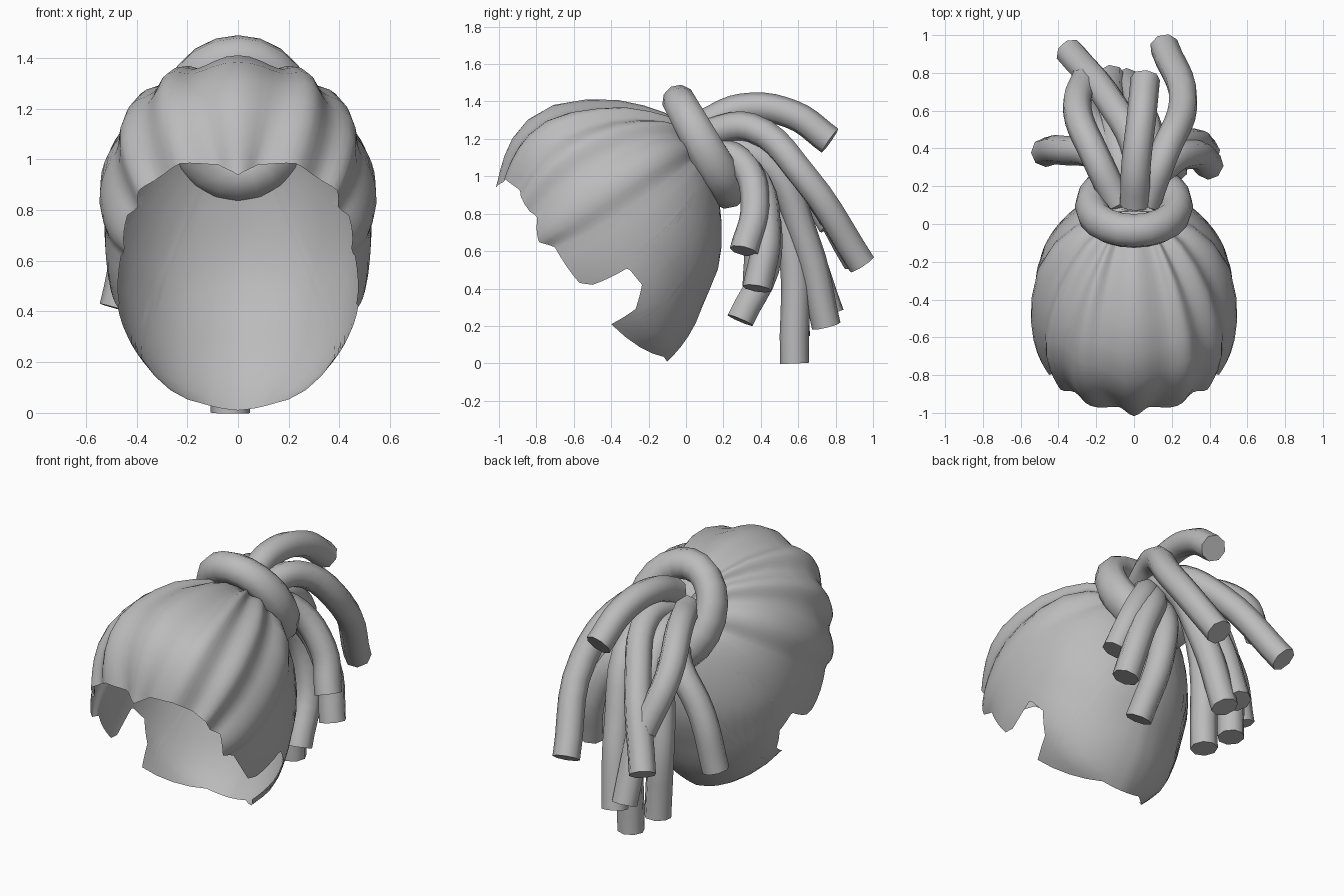
import bpy, bmesh, math
from mathutils import Vector, Matrix

if "Cube" in bpy.data.objects:
    bpy.data.objects.remove(bpy.data.objects["Cube"])

mat = bpy.data.materials.new("hair grey")
mat.diffuse_color = (0.5, 0.5, 0.5, 1)
mat.use_nodes = True
mat.node_tree.nodes["Principled BSDF"].inputs["Base Color"].default_value = mat.diffuse_color


def finish(obj, angle=40):
    obj.data.materials.clear()
    obj.data.materials.append(mat)
    bpy.ops.object.select_all(action='DESELECT')
    obj.select_set(True)
    bpy.context.view_layer.objects.active = obj
    bpy.ops.object.shade_smooth_by_angle(angle=math.radians(angle))


# ---- hair cap: star-shaped shell around a centre ----
C = Vector((0, -0.4, 0.75))
W, POW, DIP = 0.555, 2.25, 0.05
# midline silhouette (y, z)
SIL = [(-.1, .01), (.1, .35), (.17, .5), (.19, .7), (.18, .85), (.05, 1.18),
       (-.05, 1.31), (-.2, 1.37), (-.48, 1.41), (-.77, 1.36), (-.9, 1.25),
       (-1, 1.0), (-.98, .55), (-.85, .2), (-.4, 0)]
polar = sorted((math.atan2(z - C.z, y - C.y), math.hypot(y - C.y, z - C.z)) for y, z in SIL)
polar = [(polar[-1][0] - 2 * math.pi, polar[-1][1])] + polar + [(polar[0][0] + 2 * math.pi, polar[0][1])]


def sil_radius(y, z):
    a = math.atan2(z, y)
    for (a0, r0), (a1, r1) in zip(polar, polar[1:]):
        if a0 <= a <= a1:
            return r0 + (r1 - r0) * (a - a0) / (a1 - a0)


def shell(d):
    d = d.normalized()
    s = sil_radius(d.y, d.z)
    return d / ((abs(d.x) / W) ** POW + (math.hypot(d.y, d.z) / s) ** POW) ** (1 / POW)


def side_point(y, z):
    # find x on the shell for a given side position
    y, z = (y - C.y) / (1 - DIP), (z - C.z) / (1 - DIP)
    q = (math.hypot(y, z) / sil_radius(y, z)) ** POW
    return Vector((W * max(0, 1 - q) ** (1 / POW), y, z))


# forehead hairline (x, y, z, lobe coordinate), then the temple and ear edge (y, z, bow)
FOREHEAD = [(0, -.99, .93, 0), (.08, -.97, .98, .5), (.21, -.92, .965, 1),
            (.3, -.87, .92, 1.5), (.37, -.85, .87, 2), (.38, -.82, .81, 2.4),
            (.43, -.79, .78, 2.7), (.44, -.78, .65, 3.1), (.46, -.7, .62, 3.5)]
EAR = [(-.57, .43, .45), (-.5, .42, .4), (-.39, .53, .35), (-.3, .5, .45),
       (-.235, .42, .65), (-.27, .29, 1), (-.4, .21, 1.2)]

# each entry: direction, lobe coordinate, downward bow of the column
pts = [(Vector(h[:3]) - C, h[3], max(0, (h[3] - 1.2) / 4)) for h in FOREHEAD]
pts += [(side_point(y, z), 4, k) for y, z, k in EAR]
pts += [(Vector((.14, -.1, -.01)) - C, 4, .2), (Vector((0, -.1, .01)) - C, 4, 0)]

pole = Vector((0, .47, .41))
STEPS, ROWS = 4, 14
cols = []
for (h0, u0, k0), (h1, u1, k1) in zip(pts, pts[1:]):
    for i in range(STEPS):
        f = i / STEPS
        cols.append((h0.lerp(h1, f), u0 + (u1 - u0) * f, k0 + (k1 - k0) * f))
cols.append(pts[-1])

bm = bmesh.new()
grid = []
tip = bm.verts.new(C + shell(pole))
for h, u, k in cols:
    # the middle lobe widens over the crown
    widen = .09 * min(u / .5, 1) * max(0, 1 - max(0, u - .5))
    mid = (pole + h) / 2 + k * Vector((0, .08, -.2)) + Vector((widen, 0, 0))
    col = [tip]
    for j in range(1, ROWS + 1):
        t = j / ROWS
        p = shell((1 - t) ** 2 * pole + 2 * t * (1 - t) * mid + t * t * h)
        fade = min(1, t * 2.5)
        if u <= 3.5:
            dip = DIP * math.sin(math.pi * u) ** 2 * fade
        else:
            dip = DIP * fade * min(1, abs(p.x) / .4)
        col.append(bm.verts.new(C + p * (1 - dip)))
    grid.append(col)
for a, b in zip(grid, grid[1:]):
    bm.faces.new((tip, a[1], b[1]))
    for j in range(1, ROWS):
        bm.faces.new((a[j], a[j + 1], b[j + 1], b[j]))
bmesh.ops.recalc_face_normals(bm, faces=bm.faces)
if sum(f.normal.dot(f.calc_center_median() - C) for f in bm.faces) < 0:
    bmesh.ops.reverse_faces(bm, faces=bm.faces)
me = bpy.data.meshes.new("hair_cap")
bm.to_mesh(me)
bm.free()
cap = bpy.data.objects.new("hair_cap", me)
bpy.context.collection.objects.link(cap)
m = cap.modifiers.new("Mirror", 'MIRROR')
m.merge_threshold = 0.002
finish(cap, 50)

# ---- wrapped hair band holding the tail, thicker towards the bottom ----
R = .262
bpy.ops.mesh.primitive_torus_add(major_radius=R, minor_radius=.092, major_segments=20, minor_segments=10)
band = bpy.context.object
band.name = "hair_band"
for v in band.data.vertices:
    a = math.atan2(v.co.y, v.co.x)
    ring = Vector((R * math.cos(a), R * math.sin(a), 0))
    v.co = ring + (v.co - ring) * (1.12 + .13 * math.sin(a))
tilt = Matrix.Rotation(math.radians(-61), 4, 'X')
band.data.transform(Matrix.Translation((0, .09, 1.17)) @ tilt @ Matrix.Diagonal((.86, 1, 1, 1)))
finish(band, 60)


# ---- hanging locks: each leaves the band, then passes shoulder, bend and end ----
def lock(name, shoulder, bend, end):
    root = (shoulder[0] * .4, .1, 1.15 + (shoulder[2] - 1.1) * .5)
    cu = bpy.data.curves.new(name, 'CURVE')
    cu.dimensions = '3D'
    cu.bevel_depth = .078
    cu.bevel_resolution = 2
    cu.resolution_u = 5
    cu.use_fill_caps = True
    sp = cu.splines.new('BEZIER')
    sp.bezier_points.add(3)
    for bp, co in zip(sp.bezier_points, (root, shoulder, bend, end)):
        bp.co = co
        bp.handle_left_type = bp.handle_right_type = 'AUTO'
    ob = bpy.data.objects.new(name, cu)
    bpy.context.collection.objects.link(ob)
    bpy.ops.object.select_all(action='DESELECT')
    ob.select_set(True)
    bpy.context.view_layer.objects.active = ob
    bpy.ops.object.convert(target='MESH')
    finish(bpy.context.object, 50)


lock("top_lock", (.01, .3, 1.365), (.04, .57, 1.33), (.06, .77, 1.19))
lock("right_long_lock", (.15, .35, 1.26), (.26, .63, 1.0), (.16, .94, .53))
lock("left_long_lock", (.02, .35, 1.2), (-.12, .64, .98), (-.34, .91, .55))
lock("left_curved_lock", (-.2, .35, 1.2), (-.3, .6, 1.03), (-.25, .78, .74))
lock("centre_low_lock", (-.01, .35, 1.1), (-.02, .55, .7), (-.03, .58, 0))
lock("left_low_lock", (-.1, .35, 1.1), (-.22, .55, .68), (-.22, .59, .14))
lock("inner_low_lock", (-.08, .38, 1.1), (-.12, .6, .72), (-.12, .77, .26))
lock("inner_back_lock", (.08, .4, 1.1), (.02, .64, .65), (-.04, .75, .2))
lock("right_short_lock", (.15, .29, 1.08), (.32, .37, .84), (.4, .31, .6))
lock("right_middle_lock", (.14, .34, 1.02), (.31, .43, .7), (.38, .38, .4))
lock("right_low_lock", (.08, .34, .95), (.17, .44, .58), (.21, .29, .23))
lock("left_short_lock", (-.17, .33, 1.02), (-.38, .39, .74), (-.47, .38, .41))
